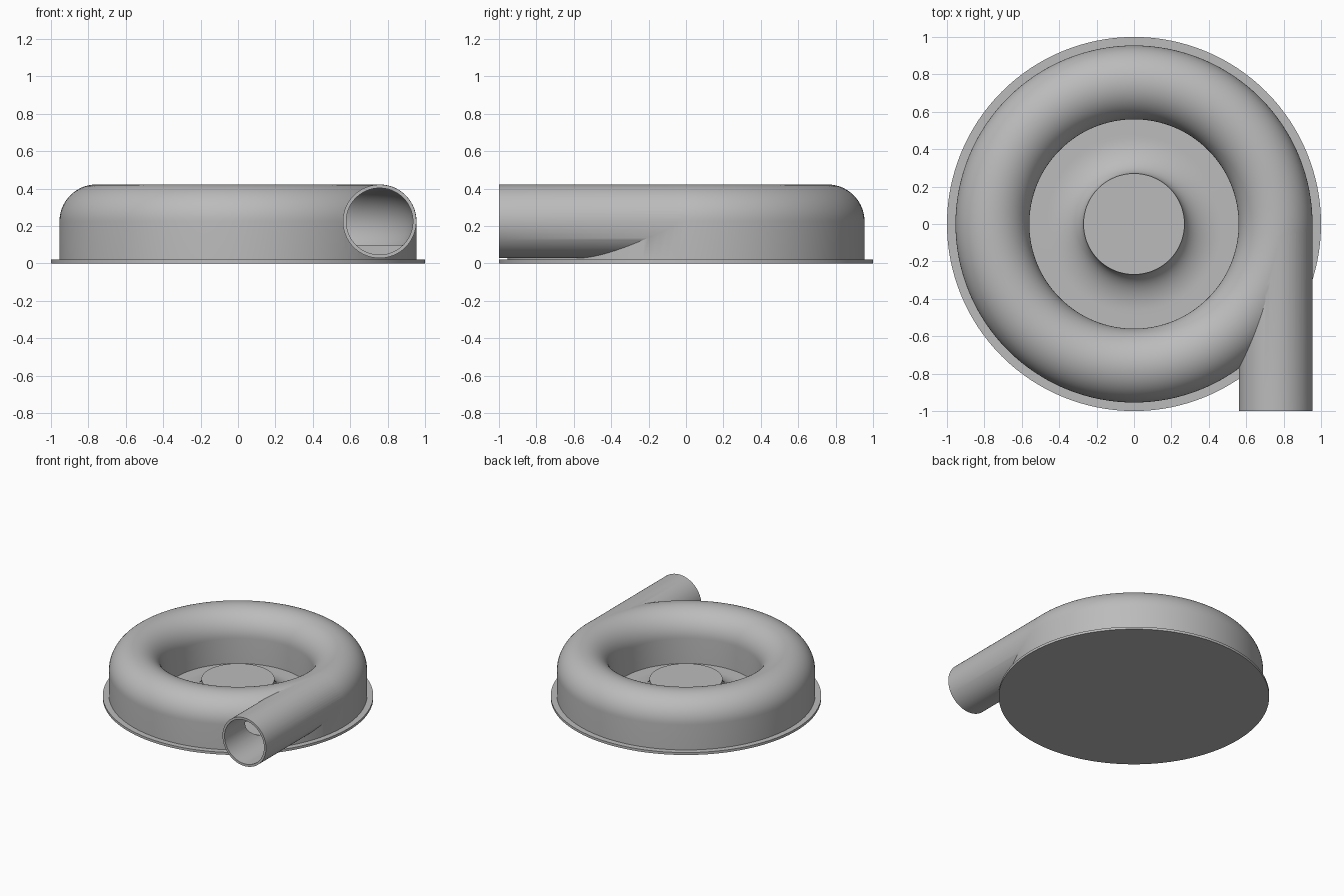
import bpy, bmesh
from math import sin, cos, pi, radians
from mathutils import Matrix

old = bpy.data.objects.get("Cube")
if old:
    bpy.data.objects.remove(old)

grey = bpy.data.materials.new("plain grey")
grey.use_nodes = True
colour = (0.5, 0.5, 0.5, 1)
grey.diffuse_color = colour
grey.node_tree.nodes["Principled BSDF"].inputs["Base Color"].default_value = colour

SIDES = 128
RING, MID, TUBE, BORE = 0.757, 0.225, 0.1975, 0.179


def make_object(name, bm):
    bmesh.ops.remove_doubles(bm, verts=bm.verts[:], dist=1e-5)
    bmesh.ops.recalc_face_normals(bm, faces=bm.faces[:])
    mesh = bpy.data.meshes.new(name)
    bm.to_mesh(mesh)
    bm.free()
    mesh.materials.append(grey)
    obj = bpy.data.objects.new(name, mesh)
    bpy.context.collection.objects.link(obj)
    return obj


def lathe(name, profile, closed=False):
    """Turn a list of (radius, height) points around z."""
    bm = bmesh.new()
    rings = []
    for r, z in profile:
        if r == 0:
            rings.append([bm.verts.new((0, 0, z))])
        else:
            rings.append([bm.verts.new((r * cos(2 * pi * i / SIDES),
                                        r * sin(2 * pi * i / SIDES), z))
                          for i in range(SIDES)])
    pairs = list(zip(rings, rings[1:]))
    if closed:
        pairs.append((rings[-1], rings[0]))
    for a, b in pairs:
        if len(a) == 1 or len(b) == 1:
            bm.faces.new(b if len(a) == 1 else a)
            continue
        for i in range(SIDES):
            j = (i + 1) % SIDES
            bm.faces.new((a[i], a[j], b[j], b[i]))
    # the axis points only mark a flat cap
    bmesh.ops.delete(bm, geom=[v for v in bm.verts if not v.link_faces],
                     context='VERTS')
    return make_object(name, bm)


def rod(name, radius, y0, y1):
    """Solid cylinder along y on the outlet axis."""
    bm = bmesh.new()
    place = Matrix.Translation((RING, (y0 + y1) / 2, MID)) @ Matrix.Rotation(pi / 2, 4, 'X')
    bmesh.ops.create_cone(bm, cap_ends=True, segments=96, radius1=radius,
                          radius2=radius, depth=y1 - y0, matrix=place)
    return make_object(name, bm)


def arc(cx, cz, rx, rz, start, end, steps):
    return [(cx + rx * cos(radians(start + (end - start) * i / steps)),
             cz + rz * sin(radians(start + (end - start) * i / steps)))
            for i in range(steps + 1)]


# Housing: flange, outer wall, rounded ring, recessed floor and flared hub
profile = [(0, 0), (1, 0), (1, 0.02), (RING + TUBE, 0.02)]
profile += arc(RING, MID, TUBE, TUBE, 0, 180, 32)
profile += [(RING - TUBE, 0.02)]
profile += arc(0.47, 0.155, 0.2, 0.135, 270, 180, 14)
profile += [(0, 0.155)]
housing = lathe("pump_housing", profile)

# Outlet pipe and the hollow spaces
pipe = rod("outlet_pipe", TUBE - 0.001, -1, 0)
chamber = lathe("chamber_cutter", arc(RING, MID, BORE, BORE, -44.3, 224.3, 40), closed=True)
bore = rod("bore_cutter", BORE - 0.001, -1.1, 0.003)

for tool, mode in ((pipe, 'UNION'), (chamber, 'DIFFERENCE'), (bore, 'DIFFERENCE')):
    mod = housing.modifiers.new(tool.name, 'BOOLEAN')
    mod.object = tool
    mod.operation = mode
    mod.solver = 'EXACT'

# Apply the cuts and drop the helpers
graph = bpy.context.evaluated_depsgraph_get()
result = bpy.data.meshes.new_from_object(housing.evaluated_get(graph))
housing.modifiers.clear()
housing.data = result
for tool in (pipe, chamber, bore):
    bpy.data.objects.remove(tool)

for obj in bpy.context.selected_objects:
    obj.select_set(False)
housing.select_set(True)
bpy.context.view_layer.objects.active = housing
bpy.ops.object.shade_smooth_by_angle(angle=radians(30))
